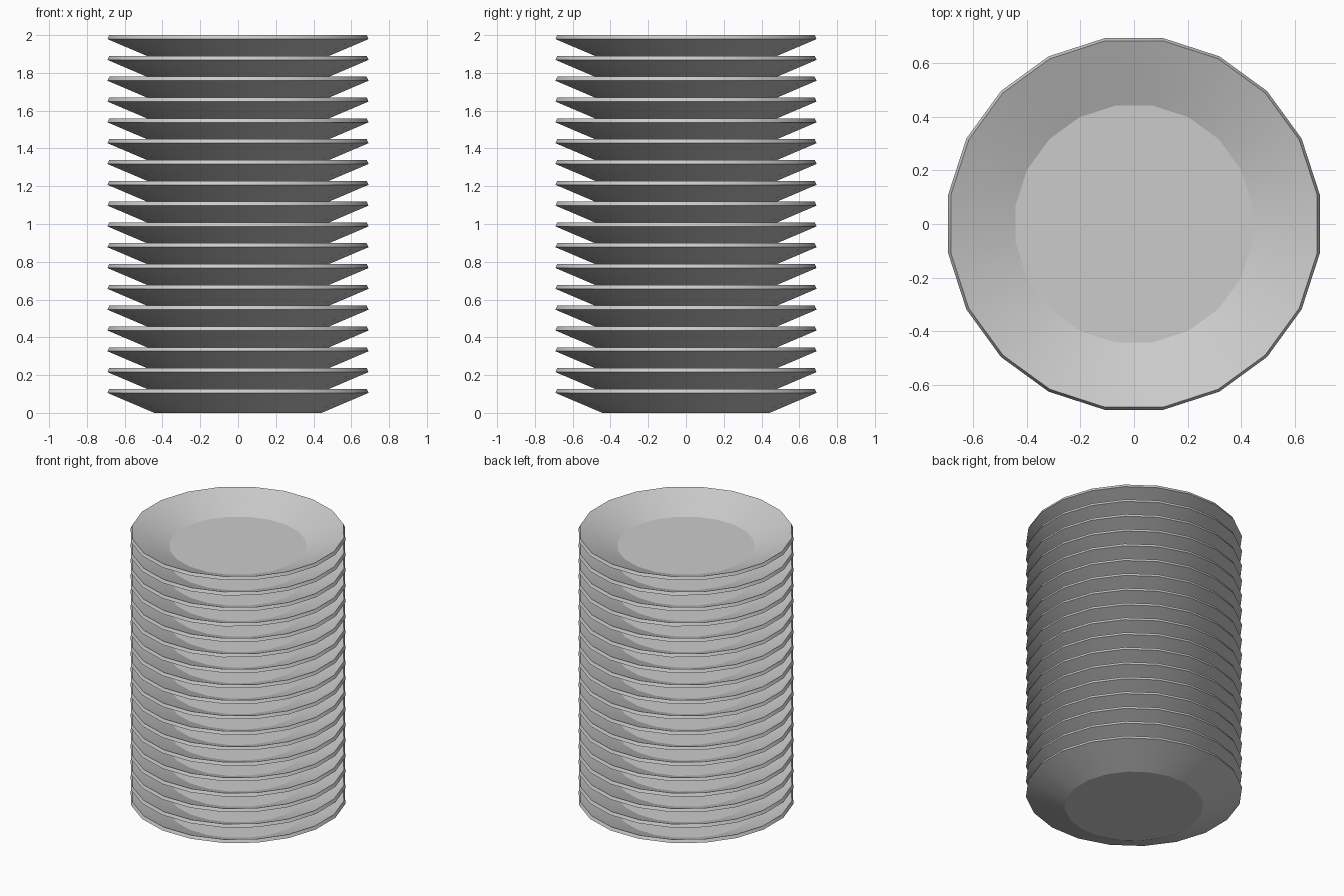
import bpy, bmesh, math

if "Cube" in bpy.data.objects:
    bpy.data.objects.remove(bpy.data.objects["Cube"])

SIDES, COUNT = 20, 18
HEIGHT = 0.127
# plate cross-section (radius, z): foot, outer rim, lip, dish floor
PROFILE = [(0.448, 0.0), (0.70, 0.106), (0.69, HEIGHT), (0.446, 0.026)]

# one plate, revolved from the profile and capped with flat discs
bm = bmesh.new()
rings = []
for r, z in PROFILE:
    ring = []
    for i in range(SIDES):
        a = 2 * math.pi * (i + 0.5) / SIDES
        ring.append(bm.verts.new((r * math.cos(a), r * math.sin(a), z)))
    rings.append(ring)
for lo, hi in zip(rings, rings[1:]):
    for i in range(SIDES):
        j = (i + 1) % SIDES
        bm.faces.new((lo[i], lo[j], hi[j], hi[i]))
bm.faces.new(rings[0][::-1])
bm.faces.new(rings[-1])
bmesh.ops.recalc_face_normals(bm, faces=bm.faces)
mesh = bpy.data.meshes.new("plate")
bm.to_mesh(mesh)
bm.free()

plate = bpy.data.objects.new("plate_01", mesh)
bpy.context.collection.objects.link(plate)
bpy.context.view_layer.objects.active = plate
plate.select_set(True)
bpy.ops.object.shade_smooth_by_angle(angle=math.radians(20))

# the rest of the stack
step = (2.0 - HEIGHT) / (COUNT - 1)
for k in range(1, COUNT):
    copy = plate.copy()
    copy.name = f"plate_{k + 1:02d}"
    copy.location.z = k * step
    bpy.context.collection.objects.link(copy)
